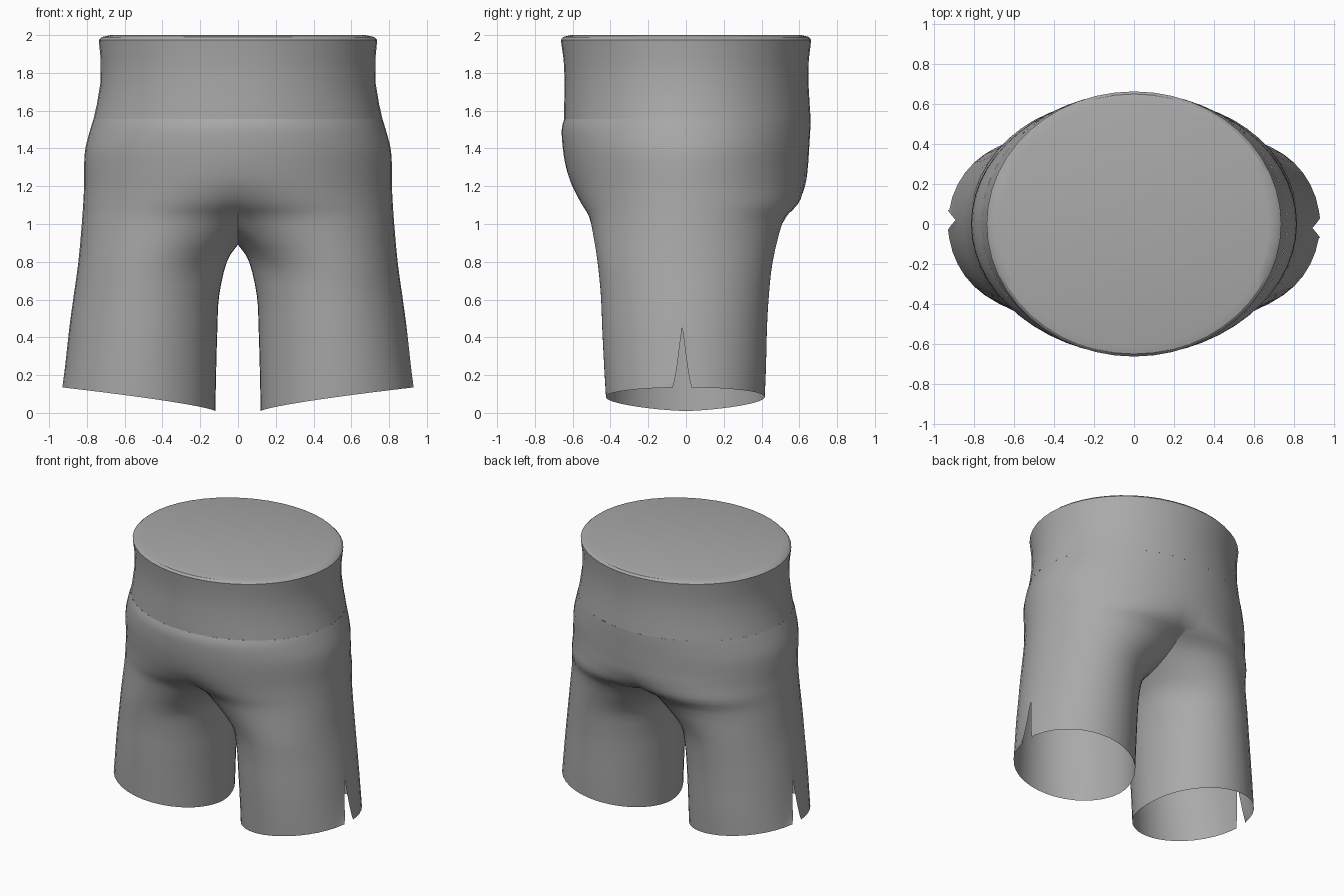
import bpy, bmesh, math
from mathutils import Vector

if "Cube" in bpy.data.objects:
    bpy.data.objects.remove(bpy.data.objects["Cube"])

fabric = bpy.data.materials.new("grey_fabric")
fabric.diffuse_color = (0.4, 0.4, 0.4, 1)
fabric.use_nodes = True
fabric.node_tree.nodes["Principled BSDF"].inputs["Base Color"].default_value = fabric.diffuse_color


def finish(bm, name, angle):
    bmesh.ops.remove_doubles(bm, verts=bm.verts, dist=0.0005)
    bmesh.ops.recalc_face_normals(bm, faces=bm.faces)
    me = bpy.data.meshes.new(name)
    bm.to_mesh(me)
    bm.free()
    me.materials.append(fabric)
    ob = bpy.data.objects.new(name, me)
    bpy.context.collection.objects.link(ob)
    bpy.context.view_layer.objects.active = ob
    ob.select_set(True)
    bpy.ops.object.shade_smooth_by_angle(angle=math.radians(angle))
    ob.select_set(False)


def spline(keys, steps):
    """Smooth path through key points, with the end points held."""
    out = []
    for i in range(len(keys) - 1):
        a, b, c, d = (keys[max(i - 1, 0)], keys[i], keys[i + 1],
                      keys[min(i + 2, len(keys) - 1)])
        for s in range(steps):
            t = s / steps
            out.append(b + 0.5 * t * ((c - a) + t * ((2 * a - 5 * b + 4 * c - d)
                                                     + t * (3 * (b - c) + d - a))))
    return out + [keys[-1]]


# Waistband: z, half width, front depth, back depth; closed on top
bm = bmesh.new()
rows = []
for z, rx, yf, yb in [(1.555, 0.765, 0.645, 0.66), (1.63, 0.748, 0.645, 0.655),
                      (1.75, 0.728, 0.642, 0.648), (1.87, 0.727, 0.648, 0.65),
                      (1.975, 0.737, 0.663, 0.663), (1.99, 0.72, 0.65, 0.65),
                      (2.0, 0.675, 0.61, 0.61)]:
    row = []
    for k in range(48):
        a = math.tau * k / 48
        s = math.sin(a)
        row.append(bm.verts.new((rx * math.cos(a), s * (yb if s > 0 else yf), z)))
    rows.append(row)
for r, q in zip(rows, rows[1:]):
    for k in range(48):
        bm.faces.new((r[k - 1], r[k], q[k], q[k - 1]))
bm.faces.new(rows[-1])
finish(bm, "waistband", 30)

# Shorts: each section is z, inner x, outer x, centre x, front depth, back depth
# Hip sections are arcs that meet on the centre line, leg sections are loops
HIPS = [(1.555, 0, 0.765, 0, 0.645, 0.66), (1.50, 0, 0.782, 0, 0.658, 0.658),
        (1.40, 0, 0.808, 0, 0.652, 0.652), (1.30, 0, 0.815, 0.01, 0.635, 0.645),
        (1.20, 0, 0.815, 0.07, 0.602, 0.63), (1.10, 0, 0.820, 0.20, 0.55, 0.59),
        (1.00, 0, 0.827, 0.33, 0.503, 0.51)]
LEGS = [(0.80, 0.06, 0.845, 0.452, 0.470, 0.460), (0.62, 0.10, 0.87, 0.485, 0.452, 0.44),
        (0.45, 0.11, 0.893, 0.501, 0.445, 0.43), (0.25, 0.115, 0.915, 0.515, 0.435, 0.425),
        (0.0, 0.12, 0.93, 0.525, 0.425, 0.418)]
M, K, STEPS = 28, 14, 3          # outer columns, crotch columns, rows per section
SPLIT = math.radians(132)        # where the crotch seam meets the leg loop


def ring_point(sec, a):
    z, xi, xo, cx, yf, yb = sec
    s = math.sin(a)
    x = cx + (xo - cx) * math.cos(a)
    if z == 0:                   # hem rises from the inseam to the outer side
        z = 0.01 + 0.125 * max(0, (x - xi) / (xo - xi)) ** 0.75
    return Vector((x, s * (yb if s > 0 else yf), z))


def outer_column(j):
    u = 2 * j / M - 1
    keys = [ring_point(s, u * math.acos(-s[3] / (s[2] - s[3]))) for s in HIPS]
    return spline(keys + [ring_point(s, u * SPLIT) for s in LEGS], STEPS)


def crotch_column(k, front, back):
    t = k / K
    y = back.y + (front.y - back.y) * t
    seam = Vector((0, y, 0.89 + 0.11 * (2 * t - 1) ** 2))
    a = SPLIT + (math.tau - 2 * SPLIT) * t
    return spline([seam] + [ring_point(s, a) for s in LEGS], STEPS)


bm = bmesh.new()
for side in (1, -1):
    outer = [outer_column(j) for j in range(M + 1)]
    start = (len(HIPS) - 1) * STEPS
    front, back = outer[0][start], outer[-1][start]
    inner = [crotch_column(k, front, back) for k in range(1, K)]
    inner = [outer[-1][start:]] + inner + [outer[0][start:]]
    # Side slit: the outermost column opens into two edges below its tip
    tip = start + 3 * STEPS
    left, right = [p.copy() for p in outer[M // 2]], [p.copy() for p in outer[M // 2]]
    for r in range(tip, len(left)):
        w = 0.05 * ((r - tip) / (len(left) - 1 - tip)) ** 0.9
        left[r].y += -0.02 * side - w
        right[r].y += -0.02 * side + w
    pairs = list(zip(outer, outer[1:])) + list(zip(inner, inner[1:]))
    pairs[M // 2 - 1] = (outer[M // 2 - 1], left)
    pairs[M // 2] = (right, outer[M // 2 + 1])
    for c, d in pairs:
        for r in range(len(c) - 1):
            quad = [c[r], c[r + 1], d[r + 1], d[r]]
            bm.faces.new([bm.verts.new((p.x * side, p.y, p.z)) for p in quad])
finish(bm, "shorts", 60)
